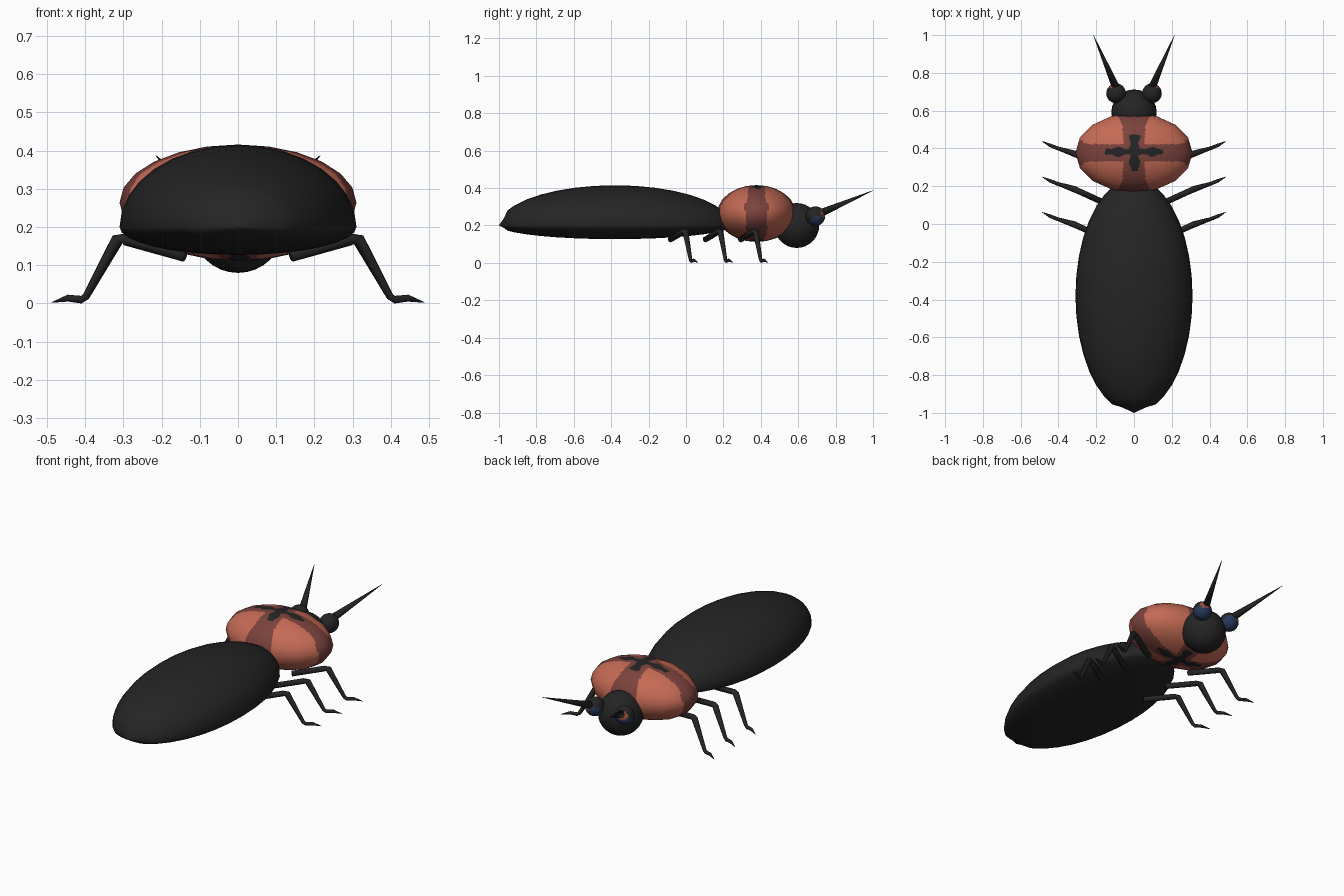
import bpy, bmesh, math
from mathutils import Vector

cube = bpy.data.objects.get("Cube")
if cube:
    bpy.data.objects.remove(cube, do_unlink=True)


def material(name, rgb):
    m = bpy.data.materials.new(name)
    m.use_nodes = True
    m.diffuse_color = (*rgb, 1)
    bsdf = m.node_tree.nodes["Principled BSDF"]
    bsdf.inputs["Base Color"].default_value = (*rgb, 1)
    bsdf.inputs["Roughness"].default_value = 0.7
    return m


BLACK = material("shell black", (0.018, 0.018, 0.018))
RED = material("coral red", (0.56, 0.145, 0.09))
DARK_RED = material("dark red", (0.2, 0.055, 0.045))
BLUE = material("eye blue", (0.02, 0.04, 0.1))
ORANGE = material("eye orange", (0.3, 0.08, 0.04))


def finish(name, bm, mats, rule=None, loc=(0, 0, 0)):
    """Turn a bmesh into a smooth object, colouring faces by rule."""
    bmesh.ops.recalc_face_normals(bm, faces=bm.faces)
    for f in bm.faces:
        f.smooth = True
        if rule:
            f.material_index = rule(f.calc_center_median())
    me = bpy.data.meshes.new(name)
    bm.to_mesh(me)
    bm.free()
    for m in mats:
        me.materials.append(m)
    ob = bpy.data.objects.new(name, me)
    ob.location = loc
    bpy.context.collection.objects.link(ob)
    return ob


def loft(rings, bm):
    """Skin a list of equally long rings of points and cap the ends."""
    rows = [[bm.verts.new(p) for p in ring] for ring in rings]
    n = len(rows[0])
    for a, b in zip(rows, rows[1:]):
        for i in range(n):
            j = (i + 1) % n
            bm.faces.new((a[i], a[j], b[j], b[i]))
    bm.faces.new(rows[0])
    bm.faces.new(rows[-1])


def tube(name, points, radii, sides=8):
    """Tapered limb along a path."""
    pts = [Vector(p) for p in points]
    rings = []
    for i, p in enumerate(pts):
        d = (pts[min(i + 1, len(pts) - 1)] - pts[max(i - 1, 0)]).normalized()
        s = d.cross(Vector((0, 0, 1))).normalized()
        t = s.cross(d)
        angles = [math.tau * k / sides for k in range(sides)]
        rings.append([p + radii[i] * (s * math.cos(a) + t * math.sin(a)) for a in angles])
    bm = bmesh.new()
    loft(rings, bm)
    return finish(name, bm, [BLACK])


def sphere(radii, u, v):
    bm = bmesh.new()
    bmesh.ops.create_uvsphere(bm, u_segments=u, v_segments=v, radius=1)
    bmesh.ops.scale(bm, vec=radii, verts=bm.verts)
    return bm


# Abdomen: domed above, shallow below, with a blunt cone at the rear tip
rings = []
for deg in [0.3, 11, 22] + list(range(30, 180, 10)) + [179.7]:
    a = math.radians(deg)
    y, r = -math.cos(a), math.sin(a)
    if deg == 11:
        y, r = -0.955, 0.19
    ring = []
    for k in range(32):
        c, s = math.cos(math.tau * k / 32), math.sin(math.tau * k / 32)
        ring.append((0.31 * r * c, 0.62 * y, r * s * (0.215 if s > 0 else 0.073)))
    rings.append(ring)
bm = bmesh.new()
loft(rings, bm)
finish("abdomen", bm, [BLACK], loc=(0, -0.38, 0.2))

# Thorax: faceted outline, divided finely to carry the markings
SIZE = Vector((0.31, 0.21, 0.152))


def thorax_colour(p):
    x, y, z = abs(p.x), abs(p.y), abs(p.z)
    ragged = 0.008 * math.sin(70 * p.x + 1) + 0.007 * math.sin(95 * p.y)
    if z > 0.1:
        if x < 0.15 and y < 0.02 + ragged:
            return 2
        if y < 0.095 and x < 0.026 + ragged:
            return 2
    wave = 0.005 * math.sin(50 * p.z)
    if x < 0.05 + 0.035 * (y / SIZE.y) ** 2 + wave:
        return 1
    if y < 0.04 + 0.022 * (x / SIZE.x) ** 2 + wave:
        return 1
    return 0


bm = sphere(SIZE, 16, 12)
bmesh.ops.subdivide_edges(bm, edges=bm.edges[:], cuts=6, use_grid_fill=True)
thorax = finish("thorax", bm, [RED, DARK_RED, BLACK], thorax_colour, (0, 0.377, 0.264))
thorax.data.normals_split_custom_set_from_vertices(
    [Vector(c / s ** 2 for c, s in zip(v.co, SIZE)).normalized() for v in thorax.data.vertices])

# Head
finish("head", sphere((0.12, 0.12, 0.12), 24, 16), [BLACK], loc=(0, 0.592, 0.2))

# Paired parts
for side, label in ((1, "left"), (-1, "right")):
    # Eye: orange patch around the antenna, blue on the lower front
    aim = Vector((side * 0.35, 0.85, 0.3)).normalized()

    def eye_colour(p):
        d = p.normalized()
        if d.dot(aim) > 0.88:
            return 2
        return 1 if d.dot(Vector((0, 0.5, -0.85))) > 0.1 else 0

    finish(label + "_eye", sphere((0.052, 0.052, 0.052), 32, 24),
           [BLACK, BLUE, ORANGE], eye_colour, (side * 0.095, 0.692, 0.25))

    # Antenna
    tube(label + "_antenna", [(side * 0.09, 0.71, 0.262), (side * 0.215, 1.0, 0.387)],
         [0.022, 0.001])

    # Legs: thigh, shin and a small curved foot
    for name, dy in (("front", 0.375), ("middle", 0.187), ("rear", 0)):
        path = [(0.14, -0.083, 0.125), (0.295, -0.012, 0.168), (0.315, -0.003, 0.168),
                (0.398, 0.024, 0.018), (0.41, 0.028, 0.01), (0.445, 0.042, 0.014),
                (0.487, 0.063, 0.003)]
        tube(f"{name}_{label}_leg", [(side * x, y + dy, z) for x, y, z in path],
             [0.016, 0.016, 0.017, 0.01, 0.01, 0.009, 0.001])
